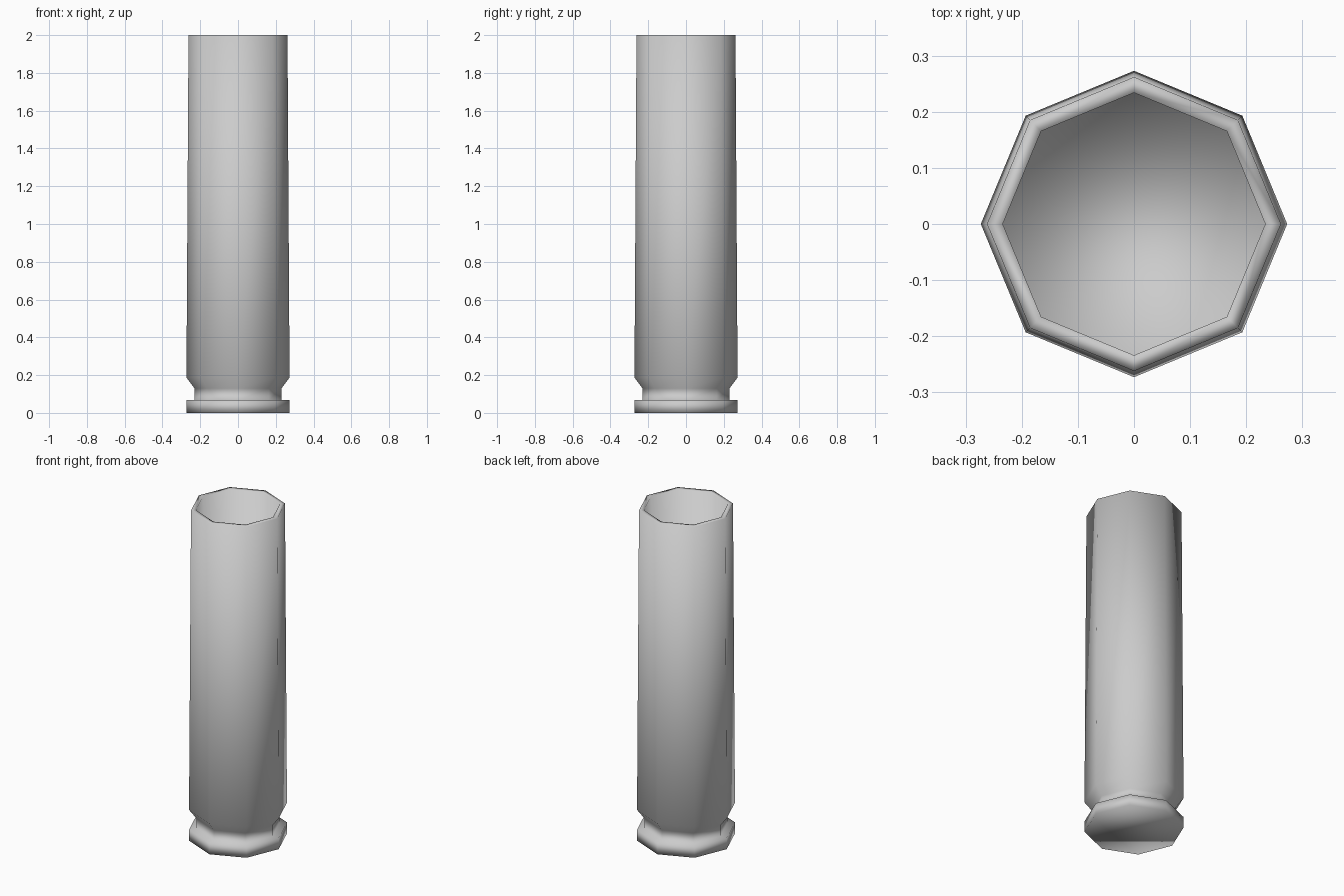
import bpy, bmesh, math

if "Cube" in bpy.data.objects:
    bpy.data.objects.remove(bpy.data.objects["Cube"])

SIDES = 8
# (radius, height) from the base, up the outside, then down the inside
PROFILE = [(0.273, 0.0), (0.273, 0.067), (0.23, 0.067), (0.23, 0.13),
           (0.273, 0.187), (0.262, 2.0), (0.234, 2.0), (0.234, 0.2)]

bm = bmesh.new()


def ring(radius, z):
    step = math.tau / SIDES
    return [bm.verts.new((radius * math.cos(i * step), radius * math.sin(i * step), z))
            for i in range(SIDES)]


rings = [ring(r, z) for r, z in PROFILE]

# walls between neighbouring rings
for lower, upper in zip(rings, rings[1:]):
    for i in range(SIDES):
        j = (i + 1) % SIDES
        bm.faces.new((lower[i], lower[j], upper[j], upper[i]))

# base and inner floor
bm.faces.new(rings[0][::-1])
bm.faces.new(rings[-1])

# soft shading over the whole eight-sided tube
for face in bm.faces:
    face.smooth = True
bmesh.ops.recalc_face_normals(bm, faces=bm.faces)

mesh = bpy.data.meshes.new("casing")
bm.to_mesh(mesh)
bm.free()
casing = bpy.data.objects.new("casing", mesh)
bpy.context.collection.objects.link(casing)
